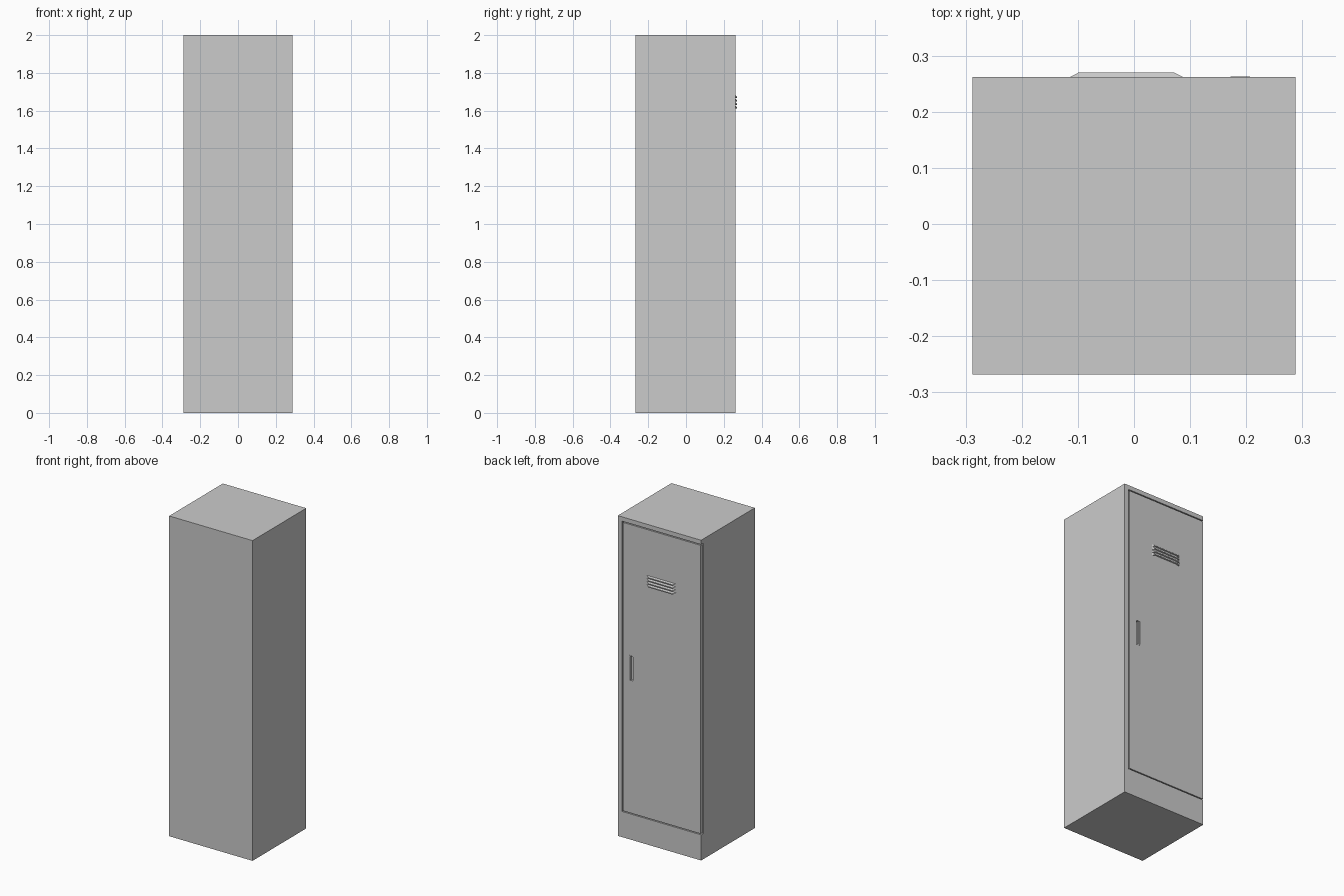
import bpy, bmesh

if "Cube" in bpy.data.objects:
    bpy.data.objects.remove(bpy.data.objects["Cube"])

FACE = 0.262      # plane of the door side
HALF = 0.288      # half width of the cabinet


def make_object(name, bm):
    bmesh.ops.recalc_face_normals(bm, faces=bm.faces)
    mesh = bpy.data.meshes.new(name)
    bm.to_mesh(mesh)
    bm.free()
    obj = bpy.data.objects.new(name, mesh)
    bpy.context.scene.collection.objects.link(obj)
    return obj


def box(name, x, y, z):
    bm = bmesh.new()
    bmesh.ops.create_cube(bm, size=1)
    for v in bm.verts:
        v.co = [lo + (c + 0.5) * (hi - lo) for c, (lo, hi) in zip(v.co, (x, y, z))]
    return make_object(name, bm)


def cut(target, cutter):
    mod = target.modifiers.new("cut", 'BOOLEAN')
    mod.operation = 'DIFFERENCE'
    mod.solver = 'EXACT'
    mod.object = cutter
    cutter.hide_render = True
    cutter.hide_set(True)


# Cabinet body with a door recess open on the hinge side
body = box("cabinet_body", (-HALF, HALF), (-0.268, FACE), (0, 2))
cut(body, box("door_recess_cutter", (-0.4, 0.259), (0.24, 0.3), (0.16, 1.973)))

# Door panel, with a narrow gap all round
door = box("door", (-0.285, 0.253), (0.245, FACE), (0.166, 1.967))

# Recessed handle: pocket, thin rim and inner pull
hx, hz = (0.172, 0.207), (0.99, 1.15)
cut(door, box("handle_cutter", (hx[0] + .004, hx[1] - .004), (0.249, 0.3),
              (hz[0] + .004, hz[1] - .004)))
rim_y = (0.25, FACE + 0.001)
for i, x in enumerate(((hx[0], hx[0] + .005), (hx[1] - .005, hx[1]))):
    box(f"handle_rim_side_{i}", x, rim_y, hz)
for i, z in enumerate(((hz[0], hz[0] + .005), (hz[1] - .005, hz[1]))):
    box(f"handle_rim_end_{i}", hx, rim_y, z)
box("handle_pull", (hx[0] + .005, hx[0] + .013), (0.248, 0.259), (hz[0] + .005, hz[1] - .005))


# Vent louvers: sloping hoods with tapered ends, and a dark slot under each
def louver(name, z):
    cx, wide, narrow, h = -0.0135, 0.1025, 0.085, 0.014
    bm = bmesh.new()
    rows = []
    for half, y, zz in ((wide, FACE - .001, z + h), (narrow, 0.27, z + h * .45),
                        (narrow, 0.27, z), (wide, FACE - .001, z)):
        rows.append([bm.verts.new((cx + s * half, y, zz)) for s in (-1, 1)])
    for a, b in zip(rows, rows[1:] + rows[:1]):
        bm.faces.new((a[0], a[1], b[1], b[0]))
    for s in (0, 1):
        bm.faces.new([r[s] for r in rows])
    hood = make_object(name, bm)
    # open underside
    cut(hood, box(name + "_slot_cutter", (cx - .083, cx + .083), (0.25, 0.2675),
                  (z - .01, z + h * .4)))


for i in range(4):
    louver(f"vent_louver_{i}", 1.612 + i * 0.0185)
